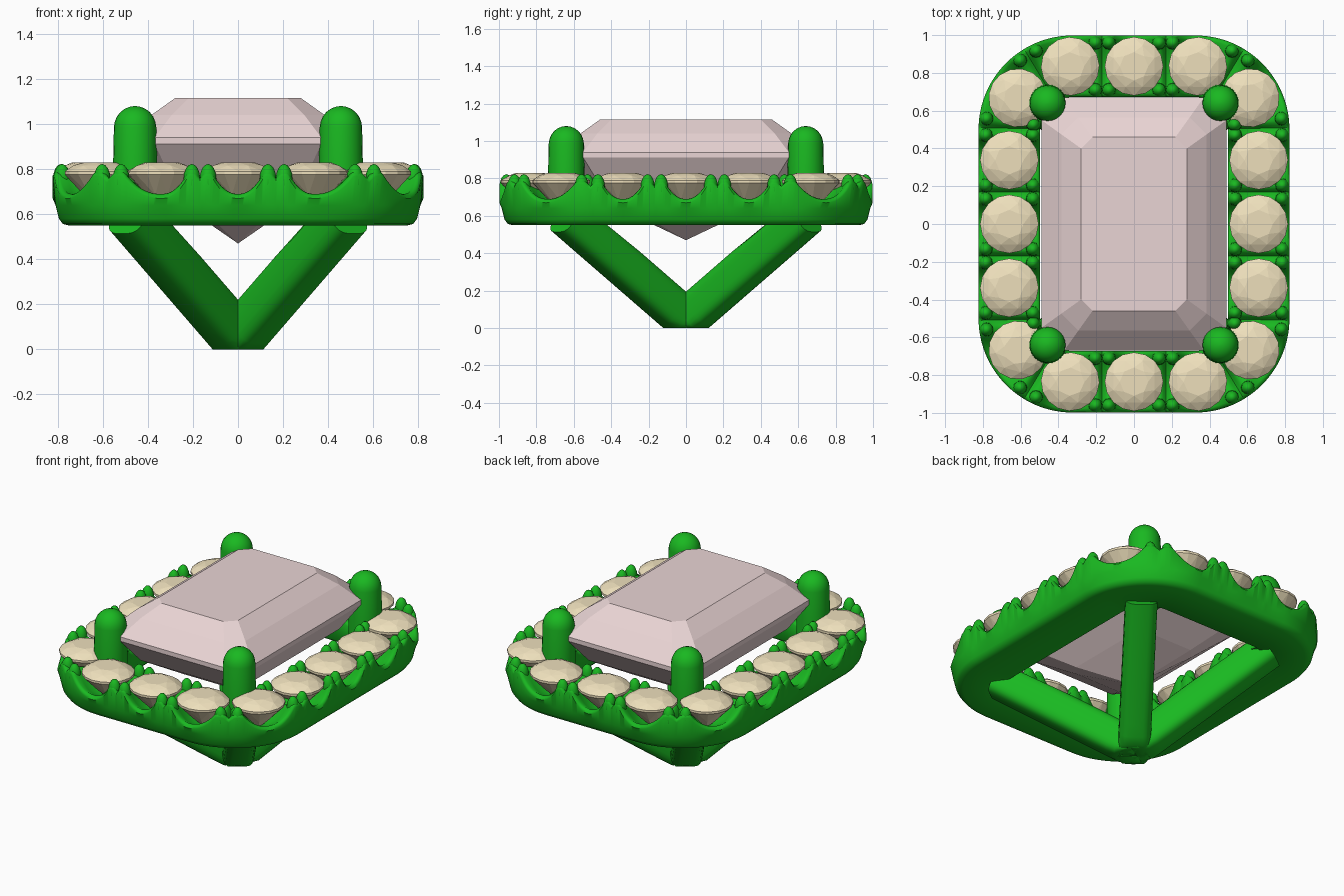
import bpy, bmesh, math
from mathutils import Vector, Matrix

if "Cube" in bpy.data.objects:
    bpy.data.objects.remove(bpy.data.objects["Cube"])

def material(name, rgb):
    m = bpy.data.materials.new(name)
    m.diffuse_color = (*rgb, 1)
    m.use_nodes = True
    m.node_tree.nodes["Principled BSDF"].inputs["Base Color"].default_value = m.diffuse_color
    return m

GREEN = material("green_metal", (0.01, 0.48, 0.015))
PINK = material("pink_gem", (0.82, 0.66, 0.66))
TAN = material("tan_gem", (0.85, 0.74, 0.50))

def finish(name, bm, mat, smooth=True):
    bmesh.ops.recalc_face_normals(bm, faces=bm.faces)
    me = bpy.data.meshes.new(name)
    bm.to_mesh(me)
    bm.free()
    me.materials.append(mat)
    ob = bpy.data.objects.new(name, me)
    bpy.context.collection.objects.link(ob)
    if smooth:
        bpy.ops.object.select_all(action='DESELECT')
        ob.select_set(True)
        bpy.context.view_layer.objects.active = ob
        bpy.ops.object.shade_smooth_by_angle(angle=math.radians(50))
    return ob

def loft(bm, rings, closed=False):
    vs = [[bm.verts.new(p) for p in r] for r in rings]
    n = len(vs[0])
    for i in range(len(vs) if closed else len(vs) - 1):
        a, b = vs[i], vs[(i + 1) % len(vs)]
        for j in range(n):
            k = (j + 1) % n
            bm.faces.new((a[j], a[k], b[k], b[j]))
    if not closed:
        bm.faces.new(vs[0])
        bm.faces.new(vs[-1])

def hull(name, pts):
    bm = bmesh.new()
    for p in pts:
        bm.verts.new(p)
    bmesh.ops.convex_hull(bm, input=bm.verts)
    return bm

# rounded-rectangle centre line of the halo, by arc length from (0, -HY)
HX, HY, R = 0.66, 0.835, 0.335
SX, SY, ARC = HX - R, HY - R, math.pi * R / 2
LENGTH = 4 * (SX + SY + ARC)
STONES = 16
STEP = LENGTH / STONES

def halo_point(s, off, z):
    s %= LENGTH
    x, y, a = 0.0, -HY, -math.pi / 2
    cx, cy = SX, -SY
    for half, corner in ((SX, (SX, -SY)), (2 * SY, (SX, SY)), (2 * SX, (-SX, SY)),
                         (2 * SY, (-SX, -SY)), (SX, None)):
        d = Vector((-math.sin(a), math.cos(a)))
        n = Vector((math.cos(a), math.sin(a)))
        if s <= half or corner is None:
            p = Vector((x, y)) + d * s + n * off
            return Vector((p.x, p.y, z))
        s -= half
        c = Vector(corner)
        # straight may start after the arc that turned into it
        if s <= ARC:
            b = a + s / R
            p = c + Vector((math.cos(b), math.sin(b))) * (R + off)
            return Vector((p.x, p.y, z))
        s -= ARC
        a += math.pi / 2
        x, y = c.x + R * math.cos(a), c.y + R * math.sin(a)

# halo band with a scalloped top edge
bm = bmesh.new()
rings = []
N = STONES * 32
for i in range(N):
    s = i * LENGTH / N
    t = abs((s + STEP / 2) % STEP - STEP / 2)
    u = min(t / 0.118, 1)
    zt = 0.69 + 0.10 * u ** 2.2
    if t > 0.145:
        zt -= 0.03 * (t - 0.145) / 0.024
    prof = [(-0.15, 0.55), (0.09, 0.55), (0.118, 0.557), (0.135, 0.58), (0.15, 0.64),
            (0.163, zt - 0.02), (0.155, zt - 0.005), (0.14, zt)]
    for o in (0.10, 0.05, 0.0, -0.05, -0.10):
        prof.append((o, zt - 0.05 * (1 - (o / 0.14) ** 2)))
    prof += [(-0.14, zt), (-0.155, zt - 0.005), (-0.163, zt - 0.02), (-0.163, 0.565)]
    rings.append([halo_point(s, o, z) for o, z in prof])
loft(bm, rings, True)
finish("halo_band", bm, GREEN)

# paired bead prongs between the small stones
bm = bmesh.new()
for i in range(STONES):
    for t in (-0.133, 0.133):
        for o in (-0.125, 0.125):
            c = halo_point(i * STEP + t, o, 0.755)
            bmesh.ops.create_uvsphere(bm, u_segments=12, v_segments=8, radius=1,
                matrix=Matrix.Translation(c) @ Matrix.Diagonal((0.037, 0.037, 0.068, 1)))
finish("halo_bead_prongs", bm, GREEN)

# small round stones
def circle(r, z, n, turn=0):
    return [Vector((r * math.cos(2 * math.pi * (k + turn) / n),
                    r * math.sin(2 * math.pi * (k + turn) / n), z)) for k in range(n)]

cut = (circle(0.075, 0.83, 8) + circle(0.118, 0.816, 8, 0.5) + circle(0.155, 0.79, 16)
       + circle(0.155, 0.776, 16) + circle(0.07, 0.685, 8, 0.5) + [Vector((0, 0, 0.62))])
for i in range(STONES):
    c = halo_point(i * STEP, 0, 0)
    q = halo_point(i * STEP, 0.1, 0) - c
    rot = Matrix.Rotation(math.atan2(q.y, q.x), 4, 'Z')
    finish(f"halo_stone_{i + 1:02d}", hull("stone", [rot @ p + c for p in cut]), TAN, False)

# large step-cut centre stone: half width, half length, corner cut, height
pts = [(0, 0, 0.47)]
for hx, hy, c, z in ((0.28, 0.46, 0.06, 1.115), (0.385, 0.565, 0.09, 1.04),
                     (0.49, 0.67, 0.12, 0.94), (0.49, 0.67, 0.12, 0.912),
                     (0.40, 0.56, 0.10, 0.765), (0.22, 0.32, 0.06, 0.622)):
    for sx in (-1, 1):
        for sy in (-1, 1):
            pts += [(sx * hx, sy * (hy - c), z), (sx * (hx - c), sy * hy, z)]
finish("centre_stone", hull("gem", pts), PINK, False)

# diagonal struts and claws, one per corner
def section(c, u, v, ru, rv, power, n=24):
    out = []
    for k in range(n):
        a = 2 * math.pi * k / n
        x, y = math.cos(a), math.sin(a)
        out.append(c + u * ru * math.copysign(abs(x) ** power, x)
                   + v * rv * math.copysign(abs(y) ** power, y))
    return out

for sx, sy, label in ((1, 1, "back_right"), (-1, 1, "back_left"),
                      (1, -1, "front_right"), (-1, -1, "front_left")):
    bm = bmesh.new()
    a, b = Vector((0, 0, 0.045)), Vector((sx * 0.48, sy * 0.64, 0.60))
    d = (b - a).normalized()
    u = d.cross(Vector((0, 0, 1))).normalized()
    v = u.cross(d)
    rings = [section(a + d * m, u, v, 0.095, 0.105, 0.6)
             for m in (-0.06, 0, 0.06, 0.12, 0.2, 0.5, (b - a).length)]
    loft(bm, rings)
    for w in bm.verts:
        w.co.z = min(max(w.co.z, 0), 0.66)
    finish("strut_" + label, bm, GREEN)

    bm = bmesh.new()
    X, Y = Vector((1, 0, 0)), Vector((0, 1, 0))
    prof = [(0.099, 0.56), (0.098, 0.8), (0.094, 0.987)]
    prof += [(0.093 * math.cos(math.radians(g)), 0.987 + 0.093 * math.sin(math.radians(g)))
             for g in (15, 30, 45, 60, 75, 87)]
    loft(bm, [section(Vector((sx * 0.457, sy * 0.64, z)), X, Y, r, r, 1) for r, z in prof])
    finish("claw_" + label, bm, GREEN)
